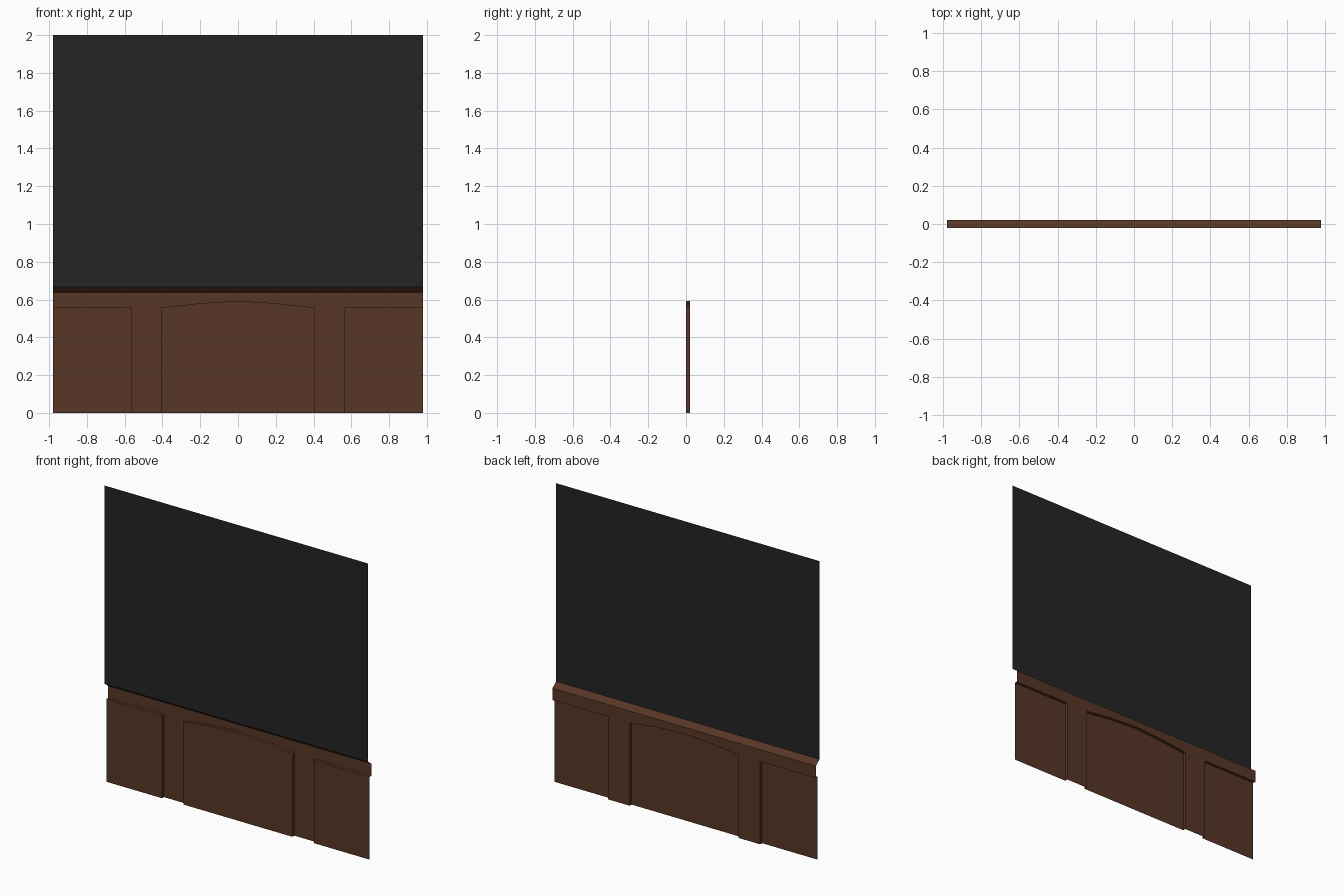
import bpy, bmesh

if "Cube" in bpy.data.objects:
    bpy.data.objects.remove(bpy.data.objects["Cube"])

W, Y_BACK, Y_MID, Y_FACE = 0.98, -0.02, 0.0, 0.02
Z_PANEL, Z_RAIL, Z_WALL, Z_TOP = 0.557, 0.637, 0.667, 2.0
X_IN, X_OUT = 0.405, 0.565
ARCH = [(-X_IN, Z_PANEL), (-0.2, 0.581), (0, 0.592), (0.2, 0.581), (X_IN, Z_PANEL)]


def material(name, color):
    m = bpy.data.materials.new(name)
    m.diffuse_color = (*color, 1)
    m.use_nodes = True
    m.node_tree.nodes["Principled BSDF"].inputs["Base Color"].default_value = m.diffuse_color
    return m


wood = material("brown_wood", (0.095, 0.037, 0.019))
dark = material("black_wall", (0.018, 0.018, 0.018))


def sheet(name, polys, mat):
    """Open sheet made of polygons of 3D points, welded together."""
    bm = bmesh.new()
    for p in polys:
        bm.faces.new([bm.verts.new(c) for c in p])
    bmesh.ops.remove_doubles(bm, verts=bm.verts, dist=1e-5)
    me = bpy.data.meshes.new(name)
    bm.to_mesh(me)
    bm.free()
    me.materials.append(mat)
    ob = bpy.data.objects.new(name, me)
    bpy.context.collection.objects.link(ob)


def flat(points, y):
    """Upright polygon facing +y, from clockwise (x, z) points."""
    return [(x, y, z) for x, z in points]


def strip(path, y0, y1):
    """Reveal that follows an (x, z) path between two depths."""
    return [[(a[0], y0, a[1]), (b[0], y0, b[1]), (b[0], y1, b[1]), (a[0], y1, a[1])]
            for a, b in zip(path, path[1:])]


# tall black wall
sheet("upper_wall", [flat([(-W, Z_WALL), (-W, Z_TOP), (W, Z_TOP), (W, Z_WALL)], Y_BACK)], dark)

# sloped ledge between wall and rail
sheet("sloped_ledge", [[(-W, Y_FACE, Z_RAIL), (-W, Y_BACK, Z_WALL),
                        (W, Y_BACK, Z_WALL), (W, Y_FACE, Z_RAIL)]], wood)

# raised rail with arched lower edge, and two posts
rail = []
bottom = [(-W, Z_PANEL), (-X_OUT, Z_PANEL)] + ARCH + [(X_OUT, Z_PANEL), (W, Z_PANEL)]
for a, b in zip(bottom, bottom[1:]):
    rail.append(flat([a, (a[0], Z_RAIL), (b[0], Z_RAIL), b], Y_FACE))
for a, b in ((-X_OUT, -X_IN), (X_IN, X_OUT)):
    rail.append(flat([(a, 0), (a, Z_PANEL), (b, Z_PANEL), (b, 0)], Y_FACE))
sheet("rail_and_posts", rail, wood)

# recessed panels and the reveals around them
openings = {
    "left_panel": [(-W, Z_PANEL), (-X_OUT, Z_PANEL), (-X_OUT, 0)],
    "arched_panel": [(-X_IN, 0)] + ARCH + [(X_IN, 0)],
    "right_panel": [(X_OUT, 0), (X_OUT, Z_PANEL), (W, Z_PANEL)],
}
for name, path in openings.items():
    outline = list(path)
    if name == "left_panel":
        outline = [(-W, 0)] + outline
    elif name == "right_panel":
        outline = outline + [(W, 0)]
    sheet(name, [flat(outline, Y_MID)] + strip(path, Y_MID, Y_FACE), wood)
